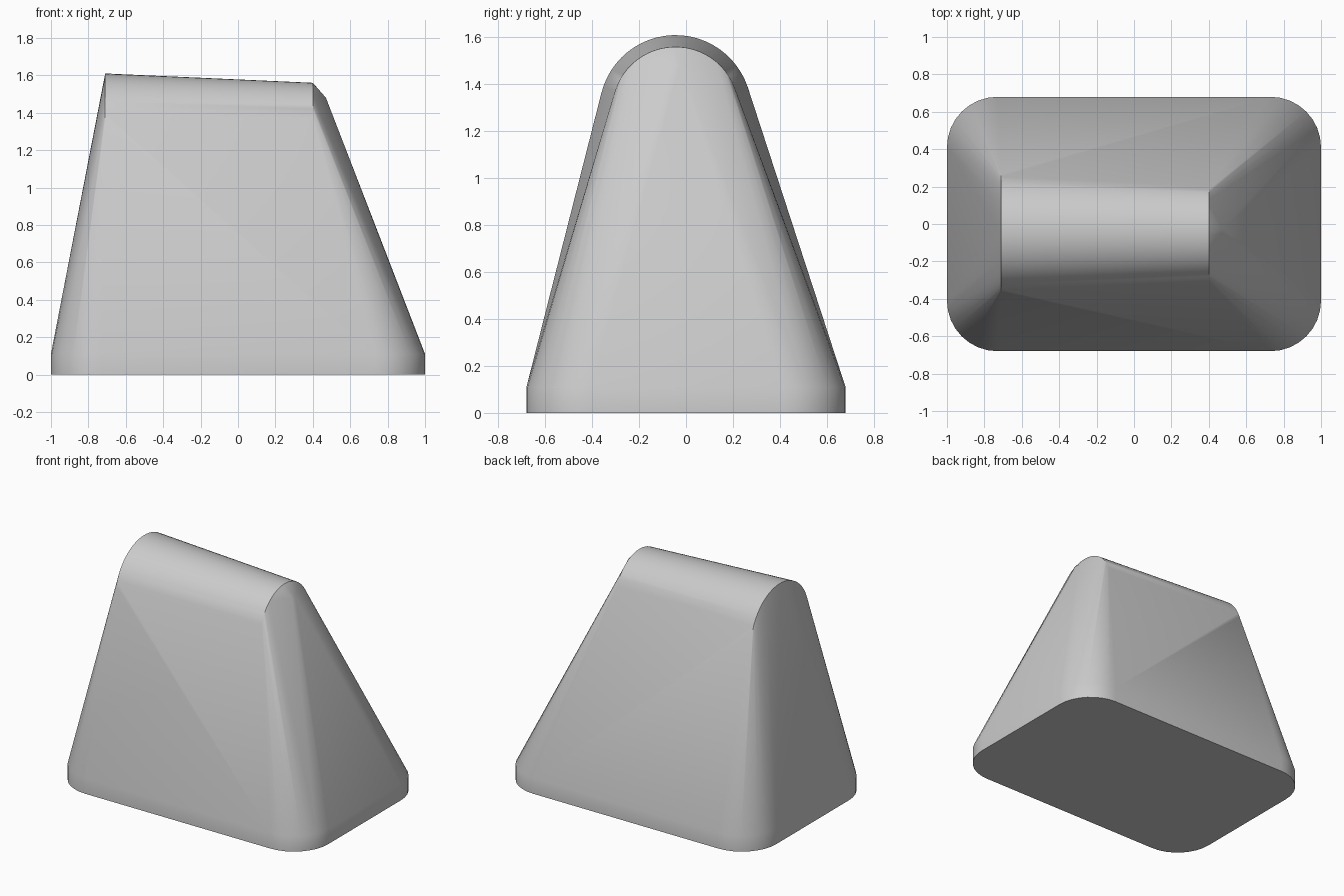
import bpy, bmesh
from math import sin, cos, pi, radians

cube = bpy.data.objects.get("Cube")
if cube:
    bpy.data.objects.remove(cube, do_unlink=True)

RIDGE_Y = -0.045


def rounded_rectangle(half_x, half_y, radius, z, steps=8):
    points = []
    corners = ((1, 1), (-1, 1), (-1, -1), (1, -1))
    for quarter, (sx, sy) in enumerate(corners):
        for i in range(steps + 1):
            a = (quarter + i / steps) * pi / 2
            points.append((sx * (half_x - radius) + radius * cos(a),
                           sy * (half_y - radius) + radius * sin(a), z))
    return points


def ridge_arc(x, top, radius, tilt, steps=24):
    # Arc across the ridge, stopping where it meets the sloping sides
    start, end = radians(tilt[0]), pi - radians(tilt[1])
    points = []
    for i in range(steps + 1):
        a = start + (end - start) * i / steps
        points.append((x, RIDGE_Y + radius * cos(a), top - radius + radius * sin(a)))
    return points


# Upright rim, rounded ridge and the small blunt nose at its lower end
points = rounded_rectangle(1, 0.68, 0.27, 0)
points += rounded_rectangle(1, 0.68, 0.27, 0.11)
points += ridge_arc(-0.71, 1.61, 0.325, (18, 14))
points += ridge_arc(0.40, 1.56, 0.27, (20, 17))
points += [(0.47, RIDGE_Y + dy, 1.48) for dy in (-0.02, 0.02)]

# Skin the sections into one tapered body
bm = bmesh.new()
for p in points:
    bm.verts.new(p)
hull = bmesh.ops.convex_hull(bm, input=bm.verts[:])
loose = [v for v in bm.verts if not v.link_faces]
bmesh.ops.delete(bm, geom=loose, context='VERTS')
bmesh.ops.dissolve_limit(bm, angle_limit=radians(0.5),
                         verts=bm.verts[:], edges=bm.edges[:])
bmesh.ops.recalc_face_normals(bm, faces=bm.faces[:])
mesh = bpy.data.meshes.new("tapered_body")
bm.to_mesh(mesh)
bm.free()
body = bpy.data.objects.new("tapered_body", mesh)
bpy.context.collection.objects.link(body)

# Plain grey
grey = bpy.data.materials.new("plain_grey")
grey.use_nodes = True
colour = (0.6, 0.6, 0.6, 1)
grey.diffuse_color = colour
grey.node_tree.nodes["Principled BSDF"].inputs["Base Color"].default_value = colour
mesh.materials.append(grey)

# Smooth sides with crisp ridge ends and bottom edge
bpy.ops.object.select_all(action='DESELECT')
body.select_set(True)
bpy.context.view_layer.objects.active = body
bpy.ops.object.shade_smooth_by_angle(angle=radians(30))
